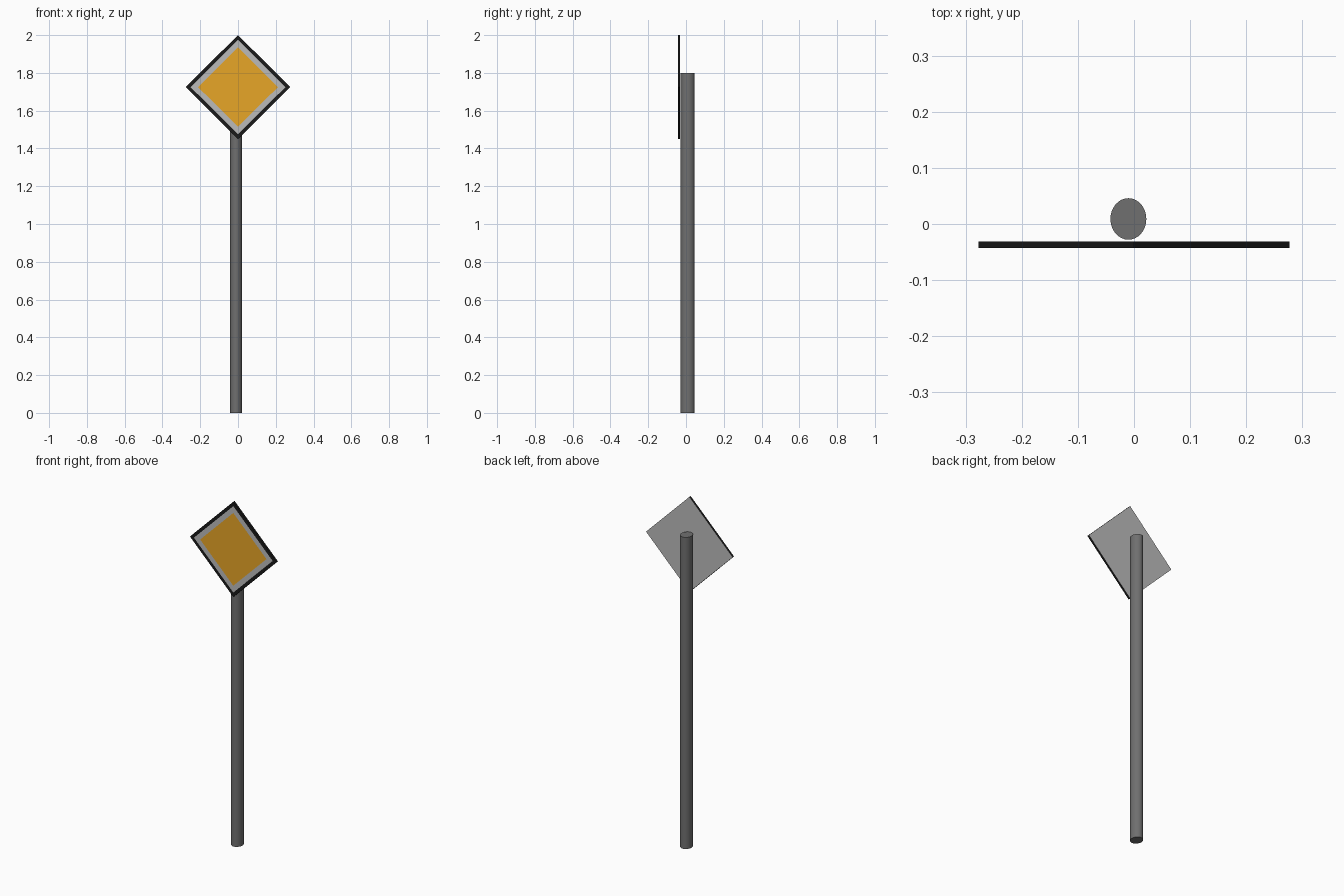
import bpy, bmesh

if "Cube" in bpy.data.objects:
    bpy.data.objects.remove(bpy.data.objects["Cube"])


def material(name, r, g, b):
    m = bpy.data.materials.new(name)
    m.diffuse_color = (r, g, b, 1)
    m.use_nodes = True
    m.node_tree.nodes["Principled BSDF"].inputs["Base Color"].default_value = m.diffuse_color
    return m


black = material("black_edge", 0.01, 0.01, 0.01)
grey = material("light_grey", 0.5, 0.5, 0.5)
yellow = material("amber", 0.8, 0.38, 0.02)
dark = material("dark_grey", 0.16, 0.16, 0.16)

# Round pole, slightly oval in plan
bpy.ops.mesh.primitive_cylinder_add(vertices=32, radius=1, depth=1.8,
                                    location=(-0.01, 0.009, 0.9))
pole = bpy.context.object
pole.name = "pole"
pole.scale = (0.032, 0.037, 1)
bpy.ops.object.transform_apply(location=False, rotation=False, scale=True)
pole.data.materials.append(dark)
bpy.ops.object.shade_smooth_by_angle()

# Diamond plate: front outline extruded back, then inset twice for the bands
HALF_X, HALF_Z, MID_Z = 0.277, 0.275, 1.725
FRONT, BACK = -0.043, -0.031
bm = bmesh.new()
corners = [(0, -HALF_Z), (HALF_X, 0), (0, HALF_Z), (-HALF_X, 0)]
rear = bm.faces.new([bm.verts.new((x, BACK, MID_Z + z)) for x, z in corners])
ext = bmesh.ops.extrude_face_region(bm, geom=[rear], use_keep_orig=True)
bmesh.ops.translate(bm, vec=(0, FRONT - BACK, 0),
                    verts=[v for v in ext["geom"] if isinstance(v, bmesh.types.BMVert)])
bmesh.ops.recalc_face_normals(bm, faces=bm.faces[:])
bm.normal_update()

# Material slots: 0 black rim, 1 grey band and back, 2 amber panel
front = min(bm.faces, key=lambda f: f.calc_center_median().y)
back = max(bm.faces, key=lambda f: f.calc_center_median().y)
back.material_index = 1
for width, slot in ((0.018, 1), (0.028, 2)):
    bmesh.ops.inset_region(bm, faces=[front], thickness=width, use_even_offset=True)
    front.material_index = slot

mesh = bpy.data.meshes.new("sign_plate")
bm.to_mesh(mesh)
bm.free()
for m in (black, grey, yellow):
    mesh.materials.append(m)
plate = bpy.data.objects.new("sign_plate", mesh)
bpy.context.collection.objects.link(plate)
